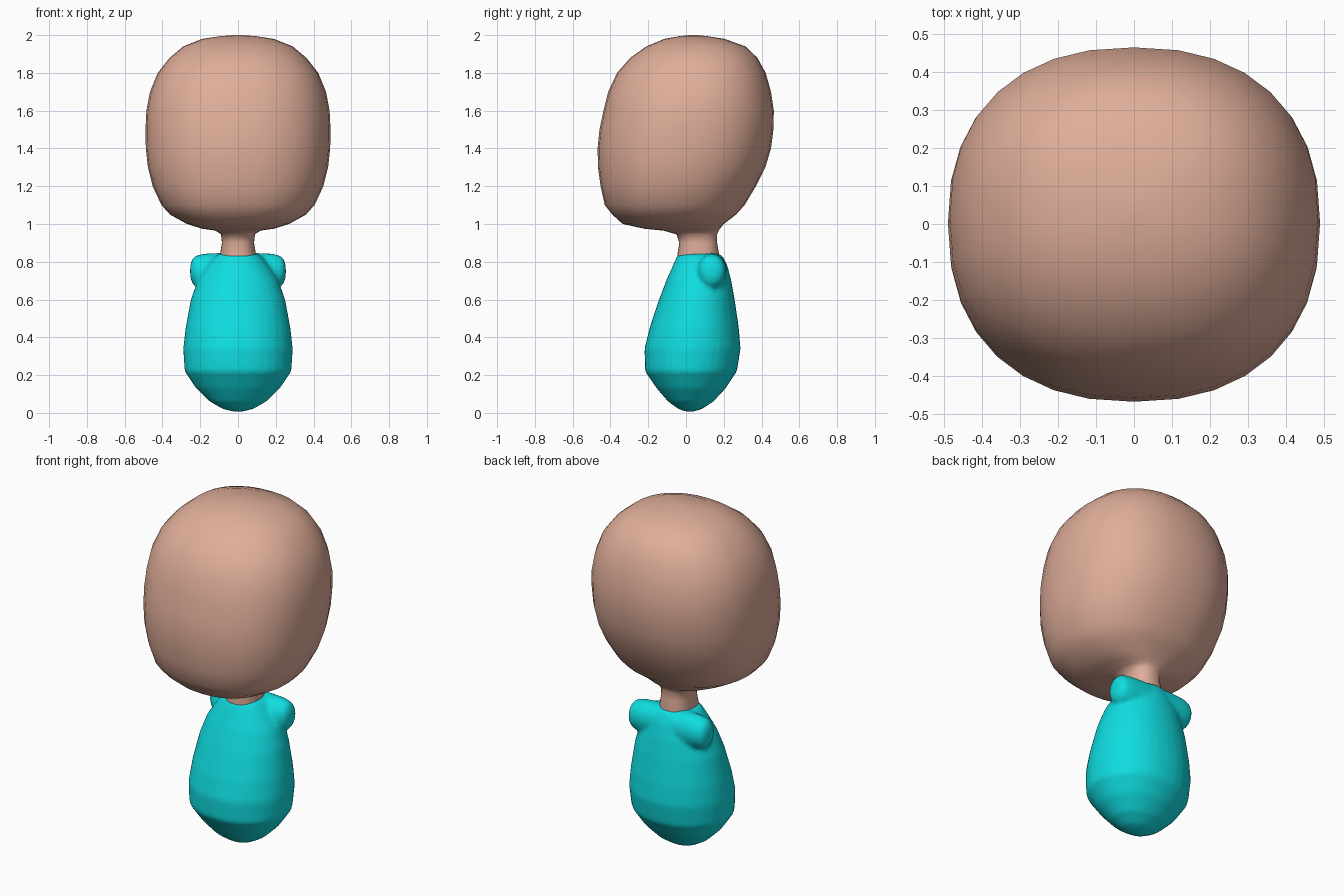
import bpy, bmesh, math
from mathutils import Vector

cube = bpy.data.objects.get("Cube")
if cube:
    bpy.data.objects.remove(cube, do_unlink=True)


def material(name, rgb):
    mat = bpy.data.materials.new(name)
    mat.use_nodes = True
    mat.diffuse_color = (*rgb, 1)
    mat.node_tree.nodes["Principled BSDF"].inputs["Base Color"].default_value = (*rgb, 1)
    return mat


skin = material("skin", (0.74, 0.42, 0.32))
teal = material("teal cloth", (0.005, 0.72, 0.75))


def ring(count, power):
    """Unit superellipse outline."""
    for i in range(count):
        a = 2 * math.pi * i / count
        c, s = math.cos(a), math.sin(a)
        yield (math.copysign(abs(c) ** (2 / power), c),
               math.copysign(abs(s) ** (2 / power), s))


def loft(bm, sections, count, power, place):
    """Skin closed rings; place(section, u, v) gives each point."""
    rows = [[bm.verts.new(place(sec, u, v)) for u, v in ring(count, power)]
            for sec in sections]
    for low, high in zip(rows, rows[1:]):
        for i in range(count):
            j = (i + 1) % count
            bm.faces.new((low[i], low[j], high[j], high[i]))
    bm.faces.new(rows[0][::-1])
    bm.faces.new(rows[-1])


def upright(sec, u, v):
    z, half, front, back = sec
    return Vector((half * u, (front + back) / 2 + (back - front) / 2 * v, z))


def finish(bm, name, mat):
    bmesh.ops.recalc_face_normals(bm, faces=bm.faces)
    for face in bm.faces:
        face.smooth = True
    mesh = bpy.data.meshes.new(name)
    bm.to_mesh(mesh)
    bm.free()
    mesh.materials.append(mat)
    obj = bpy.data.objects.new(name, mesh)
    bpy.context.collection.objects.link(obj)
    return obj


# Head and neck: height, half width, front, back
head = [
    (0.78, .09, -.04, .17), (0.84, .095, -.045, .175), (0.90, .085, -.035, .165),
    (0.945, .09, -.05, .165), (0.965, .12, -.12, .172), (0.975, .19, -.22, .18),
    (1.00, .27, -.335, .20), (1.05, .36, -.39, .265), (1.10, .405, -.43, .31),
    (1.20, .452, -.452, .37), (1.30, .477, -.466, .42), (1.40, .488, -.468, .45),
    (1.50, .49, -.458, .463), (1.60, .485, -.437, .465), (1.70, .466, -.412, .45),
    (1.80, .425, -.365, .422), (1.88, .362, -.295, .378), (1.94, .29, -.21, .315),
    (1.98, .19, -.115, .205), (1.995, .09, -.03, .11), (2.0, .02, .02, .06)]
bm = bmesh.new()
loft(bm, head, 32, 2.3, upright)
finish(bm, "head_and_neck", skin)

# Torso: height, half width, front, back
torso = [
    (0.005, .015, .005, .035), (0.02, .08, -.04, .085), (0.06, .15, -.095, .145),
    (0.13, .222, -.155, .21), (0.22, .283, -.217, .27), (0.34, .29, -.22, .289),
    (0.45, .278, -.193, .28), (0.60, .25, -.143, .258), (0.70, .215, -.105, .24),
    (0.78, .165, -.07, .22), (0.83, .125, -.048, .195), (0.842, .10, -.03, .175)]
bm = bmesh.new()
loft(bm, torso, 32, 2.1, upright)

# Shoulder bar with rounded arm stubs: distance, radius
stub = [(0.253, .03), (0.245, .062), (0.225, .083), (0.18, .094), (0.10, .098)]
bar = [(-x, r) for x, r in stub] + [(x, r) for x, r in reversed(stub)]
loft(bm, bar, 20, 2.0,
     lambda sec, u, v: Vector((sec[0], .137 + .82 * sec[1] * u, .75 + sec[1] * v)))
body = finish(bm, "torso", teal)

# Fuse the stubs into the torso and soften the joins
fuse = body.modifiers.new("fuse", 'REMESH')
fuse.mode = 'VOXEL'
fuse.voxel_size = 0.012
fuse.use_smooth_shade = True
soften = body.modifiers.new("soften", 'SMOOTH')
soften.factor = 0.5
soften.iterations = 8
